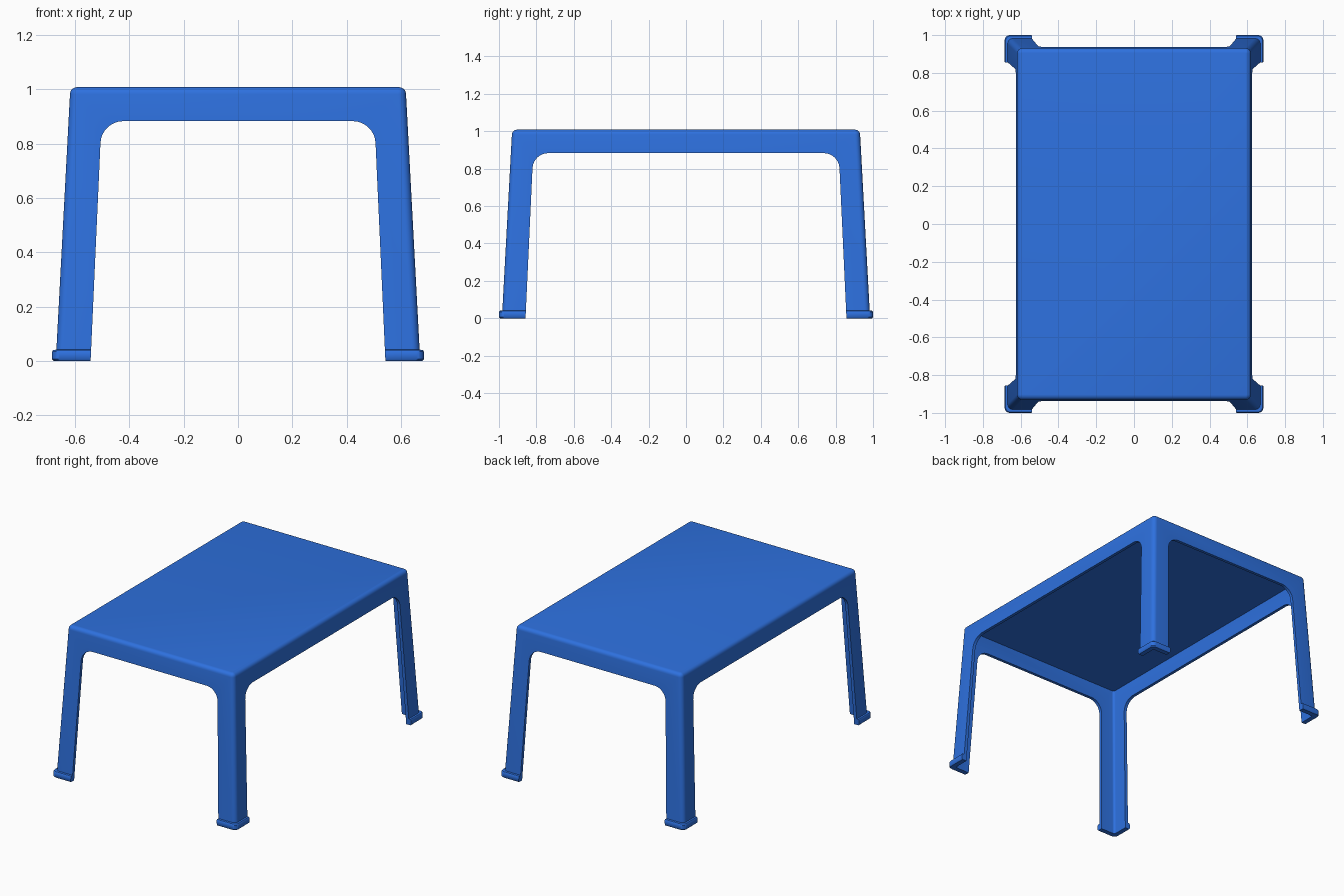
import bpy, bmesh, math

if "Cube" in bpy.data.objects:
    bpy.data.objects.remove(bpy.data.objects["Cube"])

blue = bpy.data.materials.new("blue plastic")
blue.diffuse_color = (0.027, 0.165, 0.74, 1)
blue.use_nodes = True
blue.node_tree.nodes["Principled BSDF"].inputs["Base Color"].default_value = blue.diffuse_color


def rounded_rect(hx, hy, r, seg=6):
    """Outline of a rectangle with rounded corners."""
    pts = []
    for q, (sx, sy) in enumerate([(1, 1), (-1, 1), (-1, -1), (1, -1)]):
        for i in range(seg + 1):
            a = math.pi / 2 * (q + i / seg)
            pts.append((sx * (hx - r) + r * math.cos(a), sy * (hy - r) + r * math.sin(a)))
    return pts


def make_object(name, loops):
    """Skin a list of equal-length 3D loops and cap both ends."""
    bm = bmesh.new()
    rings = [[bm.verts.new(p) for p in loop] for loop in loops]
    n = len(rings[0])
    for a, b in zip(rings, rings[1:]):
        for i in range(n):
            j = (i + 1) % n
            bm.faces.new((a[i], a[j], b[j], b[i]))
    bm.faces.new(rings[0])
    bm.faces.new(rings[-1])
    bmesh.ops.recalc_face_normals(bm, faces=bm.faces)
    mesh = bpy.data.meshes.new(name)
    bm.to_mesh(mesh)
    bm.free()
    obj = bpy.data.objects.new(name, mesh)
    bpy.context.collection.objects.link(obj)
    mesh.materials.append(blue)
    return obj


# Hollow moulded shell: inside ceiling, down to the foot, up the outside, over the rim
T = 0.02
R = 0.028
TOP = 1.008
sections = [(0.619 - T, 0.931 - T, TOP - T, 0.015),
            (0.669 - T, 0.983 - T, 0.0, 0.015),
            (0.680, 0.995, 0.0, R),
            (0.685, 1.0, 0.006, R),
            (0.685, 1.0, 0.034, R),
            (0.681, 0.996, 0.040, R),
            (0.669, 0.982, 0.041, R)]
rim = 0.026
for i in range(6):
    a = math.pi / 2 * i / 5
    inset = rim * (1 - math.cos(a))
    sections.append((0.619 - inset, 0.931 - inset,
                     TOP - rim + rim * math.sin(a), R - inset))
table = make_object("table", [[(x, y, z) for x, y in rounded_rect(hx, hy, r)]
                              for hx, hy, z, r in sections])


def arch(top_half, low_half, top_z, r=0.08, seg=8):
    """Opening between two legs: tapered, with filleted upper corners."""
    slope = (low_half - top_half) / top_z
    low = -0.1
    right = [(low_half - slope * low, low)]
    for i in range(seg + 1):
        a = math.pi / 2 * i / seg
        z = top_z - r + r * math.sin(a)
        right.append((low_half - slope * z - r * (1 - math.cos(a)), z))
    return right + [(-u, z) for u, z in reversed(right)]


# Openings on the front/back and on the two long sides
front = arch(0.503, 0.543, 0.883)
side = arch(0.817, 0.858, 0.883)
cutters = [make_object("front_opening", [[(u, s, z) for u, z in front] for s in (-1.5, 1.5)]),
           make_object("side_opening", [[(s, u, z) for u, z in side] for s in (-1.5, 1.5)])]
bpy.context.view_layer.objects.active = table
for c in cutters:
    c.hide_render = True
    m = table.modifiers.new(c.name, 'BOOLEAN')
    m.operation = 'DIFFERENCE'
    m.solver = 'EXACT'
    m.object = c
    bpy.ops.object.modifier_apply(modifier=m.name)
for c in cutters:
    bpy.data.objects.remove(c)

# Smooth shading with crisp lips
bpy.ops.object.select_all(action='DESELECT')
table.select_set(True)
bpy.ops.object.shade_smooth_by_angle(angle=math.radians(40))
